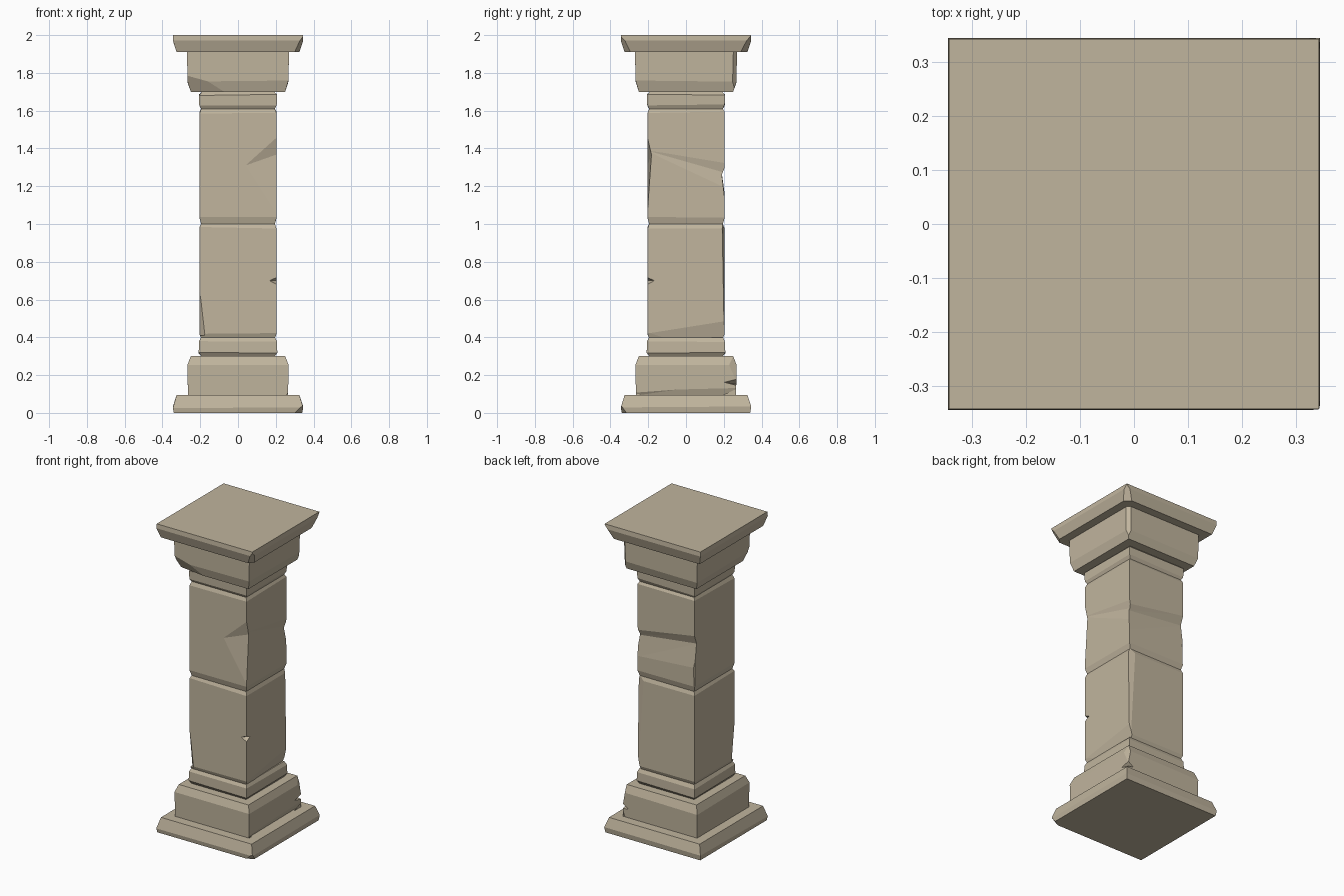
import bpy, bmesh, random
from mathutils import Vector

random.seed(4)
stone = bpy.data.materials.new("sandstone")
stone.diffuse_color = (0.53, 0.46, 0.34, 1)


def new_object(name, bm):
    bmesh.ops.recalc_face_normals(bm, faces=bm.faces)
    mesh = bpy.data.meshes.new(name)
    bm.to_mesh(mesh)
    bm.free()
    ob = bpy.data.objects.new(name, mesh)
    mesh.materials.append(stone)
    bpy.context.collection.objects.link(ob)
    return ob


def block(name, profile, cuts=(), dents=()):
    """Square stone from (z, half width) rings; cuts are 3-point planes, dents are convex hulls."""
    bm = bmesh.new()
    rings = []
    for i, (z, h) in enumerate(profile):
        wob = 0 if i in (0, len(profile) - 1) else 0.005
        rings.append([bm.verts.new((x * h, y * h, z + random.uniform(-wob, wob)))
                      for x, y in ((-1, -1), (1, -1), (1, 1), (-1, 1))])
    bm.faces.new(rings[0])
    bm.faces.new(rings[-1])
    for a, b in zip(rings, rings[1:]):
        for i in range(4):
            j = (i + 1) % 4
            bm.faces.new((a[i], a[j], b[j], b[i]))
    centre = Vector((0, 0, (profile[0][0] + profile[-1][0]) / 2))
    for pts in cuts:
        p, q, r = map(Vector, pts)
        n = (q - p).cross(r - p).normalized()
        if n.dot(p - centre) < 0:
            n = -n
        bmesh.ops.bisect_plane(bm, geom=bm.verts[:] + bm.edges[:] + bm.faces[:],
                               plane_co=p, plane_no=n, clear_outer=True)
        bmesh.ops.holes_fill(bm, edges=bm.edges[:], sides=0)
    ob = new_object(name, bm)
    for pts in dents:
        hull = bmesh.new()
        bmesh.ops.convex_hull(hull, input=[hull.verts.new(p) for p in pts])
        cutter = new_object("chip_cutter", hull)
        cutter.hide_render = True
        mod = ob.modifiers.new("chip", 'BOOLEAN')
        mod.operation, mod.solver, mod.object = 'DIFFERENCE', 'EXACT', cutter
        bpy.context.view_layer.objects.active = ob
        bpy.ops.object.modifier_apply(modifier=mod.name)
        bpy.data.objects.remove(cutter)
    return ob


# Foot: plinth and base block
block("plinth", [(0, 0.34), (0.03, 0.345), (0.095, 0.325)],
      cuts=[((0.30, -0.34, 0), (0.34, -0.315, 0), (0.345, -0.345, 0.04))])
block("base_block", [(0.095, 0.265), (0.25, 0.268), (0.30, 0.25)],
      cuts=[((0.27, 0.20, 0.31), (0.24, 0.27, 0.31), (0.268, 0.25, 0.2))],
      dents=[((0.28, -0.28, 0.13), (0.28, 0.28, 0.17), (0.255, -0.28, 0.09),
              (0.25, 0.28, 0.09), (0.29, 0, 0.08)),
             ((0.28, 0.18, 0.165), (0.28, 0.28, 0.19), (0.22, 0.28, 0.15),
              (0.28, 0.28, 0.14), (0.245, 0.25, 0.16))])

# Collars below and above the shaft
block("lower_collar", [(0.30, 0.195), (0.32, 0.208), (0.375, 0.207), (0.40, 0.195)])
block("upper_collar", [(1.61, 0.195), (1.63, 0.205), (1.685, 0.207), (1.70, 0.19)])

# Shaft in two stones, with chipped edges
block("lower_shaft", [(0.395, 0.195), (0.42, 0.205), (0.98, 0.204), (1.0, 0.195)],
      cuts=[((0.206, -0.2, 0.425), (0.205, 0.2, 0.485), (0.192, 0, 0.40)),
            ((0.205, 0.202, 0.42), (0.205, 0.192, 0.95), (0.16, 0.205, 0.95))],
      dents=[((-0.22, -0.205, 0.73), (-0.195, -0.22, 0.72), (-0.16, -0.22, 0.41),
              (-0.21, -0.17, 0.41), (-0.23, -0.23, 0.41), (-0.23, -0.23, 0.73)),
             ((0.22, -0.22, 0.73), (0.22, -0.22, 0.665), (0.215, -0.16, 0.70),
              (0.16, -0.215, 0.70), (0.182, -0.185, 0.70))])
block("upper_shaft", [(1.0, 0.195), (1.032, 0.205), (1.59, 0.204), (1.61, 0.195)],
      dents=[((0.04, -0.2045, 1.31), (0.21, -0.206, 1.47), (0.21, -0.206, 1.03),
              (0.21, -0.182, 1.37), (0.12, -0.24, 1.3)),
             # right face: shallow wedge
             ((0.204, -0.21, 1.39), (0.206, 0.21, 1.33), (0.206, 0.21, 1.18),
              (0.195, 0.21, 1.27), (0.24, 0.1, 1.28)),
             # back face: slanting groove
             ((0.21, 0.206, 1.30), (-0.21, 0.206, 1.37), (0.21, 0.19, 1.26),
              (-0.21, 0.184, 1.31), (0.21, 0.206, 1.12), (-0.21, 0.206, 1.15), (0, 0.25, 1.25)),
             # back left edge
             ((-0.22, 0.19, 1.33), (-0.18, 0.22, 1.31), (-0.22, 0.185, 1.04),
              (-0.185, 0.22, 1.04), (-0.23, 0.23, 1.04), (-0.23, 0.23, 1.33))])

# Head: capital block and top slab
block("capital_block", [(1.70, 0.25), (1.755, 0.267), (1.91, 0.27)],
      cuts=[((-0.27, -0.27, 1.79), (-0.16, -0.268, 1.757), (-0.25, -0.225, 1.70)),
            ((0.27, 0.25, 1.9), (0.25, 0.27, 1.9), (0.262, 0.25, 1.72))])
block("top_slab", [(1.91, 0.325), (1.975, 0.345), (2.0, 0.343)],
      cuts=[((0.30, -0.325, 1.91), (0.32, -0.30, 1.91), (0.343, -0.343, 1.99)),
            ((0.325, 0.29, 1.91), (0.29, 0.325, 1.91), (0.343, 0.343, 1.995))])
